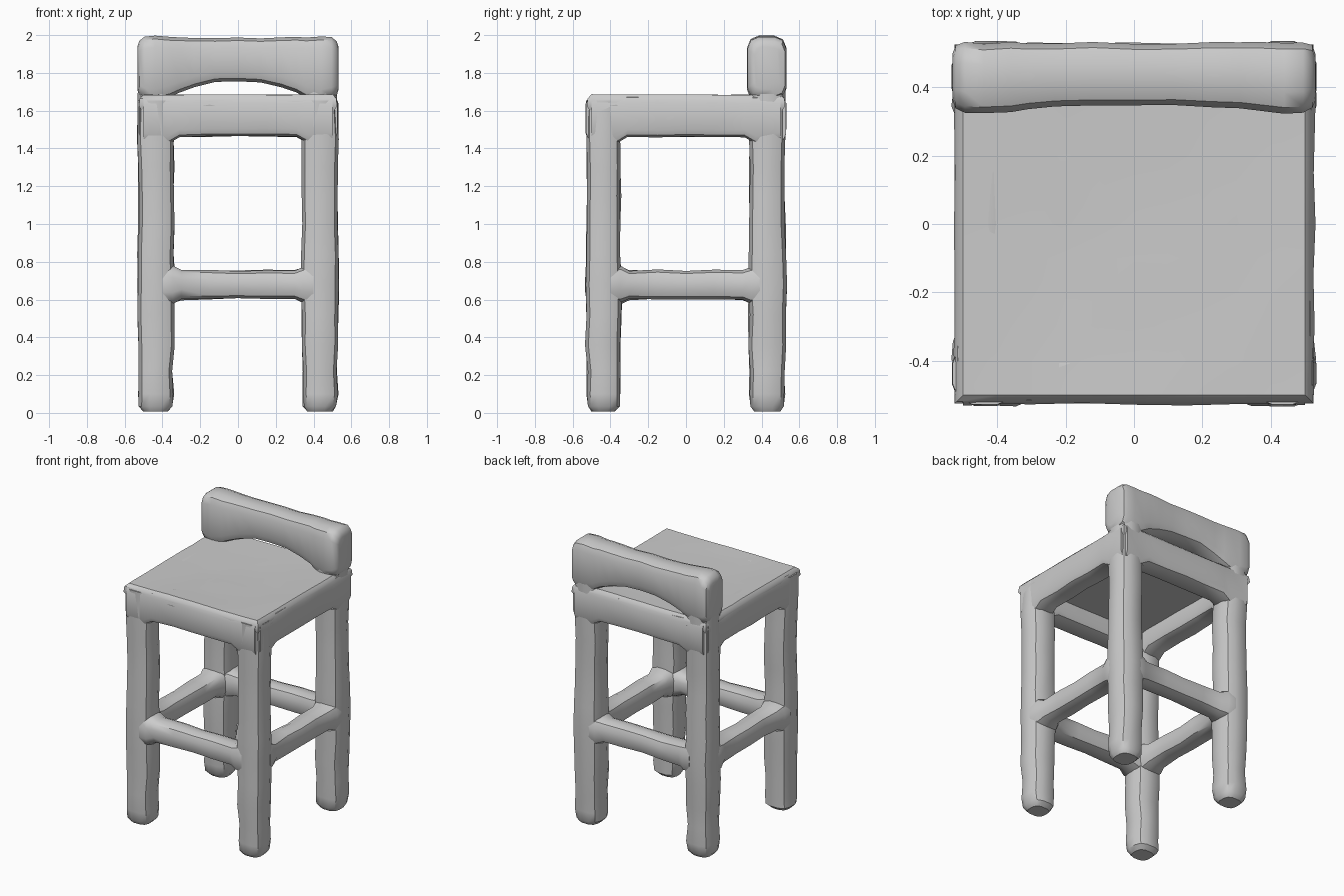
import bpy, bmesh, math, random

if "Cube" in bpy.data.objects:
    bpy.data.objects.remove(bpy.data.objects["Cube"])

random.seed(4)
AXES = {
    "x": lambda t, u, v: (t, u, v),
    "y": lambda t, u, v: (u, t, v),
    "z": lambda t, u, v: (u, v, t),
}


def finish(name, bm):
    bmesh.ops.recalc_face_normals(bm, faces=bm.faces)
    mesh = bpy.data.meshes.new(name)
    bm.to_mesh(mesh)
    bm.free()
    ob = bpy.data.objects.new(name, mesh)
    bpy.context.collection.objects.link(ob)
    bpy.ops.object.select_all(action="DESELECT")
    ob.select_set(True)
    bpy.context.view_layer.objects.active = ob
    bpy.ops.object.shade_smooth_by_angle(angle=math.radians(40))
    return ob


def section(u0, u1, v0, v1, roundness):
    """Rounded rectangle, three points per corner."""
    r = roundness * min(u1 - u0, v1 - v0)
    corners = ((u1 - r, v1 - r), (u0 + r, v1 - r), (u0 + r, v0 + r), (u1 - r, v0 + r))
    return [(cu + r * math.cos(math.radians(q * 90 + a)),
             cv + r * math.sin(math.radians(q * 90 + a)))
            for q, (cu, cv) in enumerate(corners) for a in (0, 45, 90)]


def loft(name, axis, stations, roundness=0.33, wobble=0.005):
    """Skin along an axis through stations (t, u0, u1, v0, v1), with hand-made wobble."""
    bm = bmesh.new()
    rings = []
    for t, *box in stations:
        box = [b + random.uniform(-wobble, wobble) for b in box]
        rings.append([bm.verts.new(AXES[axis](t, u, v)) for u, v in section(*box, roundness)])
    for a, b in zip(rings, rings[1:]):
        for i in range(len(a)):
            j = (i + 1) % len(a)
            bm.faces.new((a[i], a[j], b[j], b[i]))
    bm.faces.new(rings[0])
    bm.faces.new(rings[-1])
    return finish(name, bm)


def leg(name, x, y, hx, hy, top):
    sizes = [(0.008, 0.68), (0.035, 0.92), (0.1, 0.98), (0.22, 0.93), (0.36, 1.0), (0.52, 1.0),
             (0.68, 1.04), (0.84, 0.99), (1.0, 0.98), (1.15, 0.98), (1.3, 0.97), (1.45, 1.0), (top, 0.96)]
    loft(name, "z", [(z, x - hx * s, x + hx * s, y - hy * s, y + hy * s) for z, s in sizes])


def stretcher(name, axis, c):
    # ends flare where they run into the legs
    ends = [(-0.4, 0.02), (-0.345, 0.02), (-0.3, 0), (-0.15, 0), (0, -0.005), (0.15, 0), (0.3, 0),
            (0.345, 0.02), (0.4, 0.02)]
    loft(name, axis, [(t, c - 0.075 - f, c + 0.075 + f, 0.6 - f, 0.755 + f) for t, f in ends])


def apron(name, axis, side):
    lows = [(-0.5, 0.02), (-0.37, 0.035), (-0.31, 0), (-0.15, 0), (0, 0), (0.15, 0), (0.31, 0),
            (0.37, 0.035), (0.5, 0.02)]
    u0, u1 = sorted((side * 0.37, side * 0.528))
    loft(name, axis, [(t, u0, u1, 1.462 - d, 1.678) for t, d in lows], 0.25, 0.004)


# Legs, rear pair running up into the backrest
for s, label in ((-1, "left"), (1, "right")):
    leg("front_leg_" + label, s * 0.434, -0.437, 0.096, 0.093, 1.655)
    leg("back_leg_" + label, s * 0.434, 0.43, 0.096, 0.097, 1.85)
    stretcher("side_stretcher_" + label, "y", s * 0.437)
    apron("side_apron_" + label, "y", s)
for s, label in ((-1, "front"), (1, "back")):
    stretcher(label + "_stretcher", "x", s * 0.437)
    apron(label + "_apron", "x", s)

# Seat panel with softened rim, slightly dished
bm = bmesh.new()
bmesh.ops.create_grid(bm, x_segments=10, y_segments=10, size=0.5)
for v in bm.verts:
    dish = (1 - (v.co.x / 0.5) ** 2) * (1 - (v.co.y / 0.5) ** 2)
    v.co.z = 1.685 - 0.01 * dish + random.uniform(-0.002, 0.002)
rim = [e for e in bm.edges if e.is_boundary]
for grow, drop in ((0.52, 0.02), (0.525, 0.06), (0.5, 0.1)):
    out = bmesh.ops.extrude_edge_only(bm, edges=rim)["geom"]
    rim = [g for g in out if isinstance(g, bmesh.types.BMEdge)]
    for v in [g for g in out if isinstance(g, bmesh.types.BMVert)]:
        scale = grow / max(abs(v.co.x), abs(v.co.y))
        v.co.x *= scale
        v.co.y *= scale
        v.co.z = 1.685 - drop
bmesh.ops.contextual_create(bm, geom=rim)
finish("seat", bm)

# Backrest rail with arched underside and rounded ends
rail = [(0.0, 0.348, 1.755, 1.985), (0.12, 0.346, 1.75, 1.985), (0.23, 0.342, 1.725, 1.986),
        (0.31, 0.336, 1.698, 1.988), (0.36, 0.33, 1.67, 1.99), (0.44, 0.324, 1.65, 1.995),
        (0.495, 0.325, 1.66, 1.99), (0.522, 0.34, 1.68, 1.968), (0.532, 0.365, 1.71, 1.94)]
stations = [(s * x, y0, 0.53 if x < 0.51 else 0.88 - y0 * 1.05, z0, z1)
            for s, part in ((-1, rail[:0:-1]), (1, rail)) for x, y0, z0, z1 in part]
loft("backrest", "x", stations, 0.3, 0.003)
